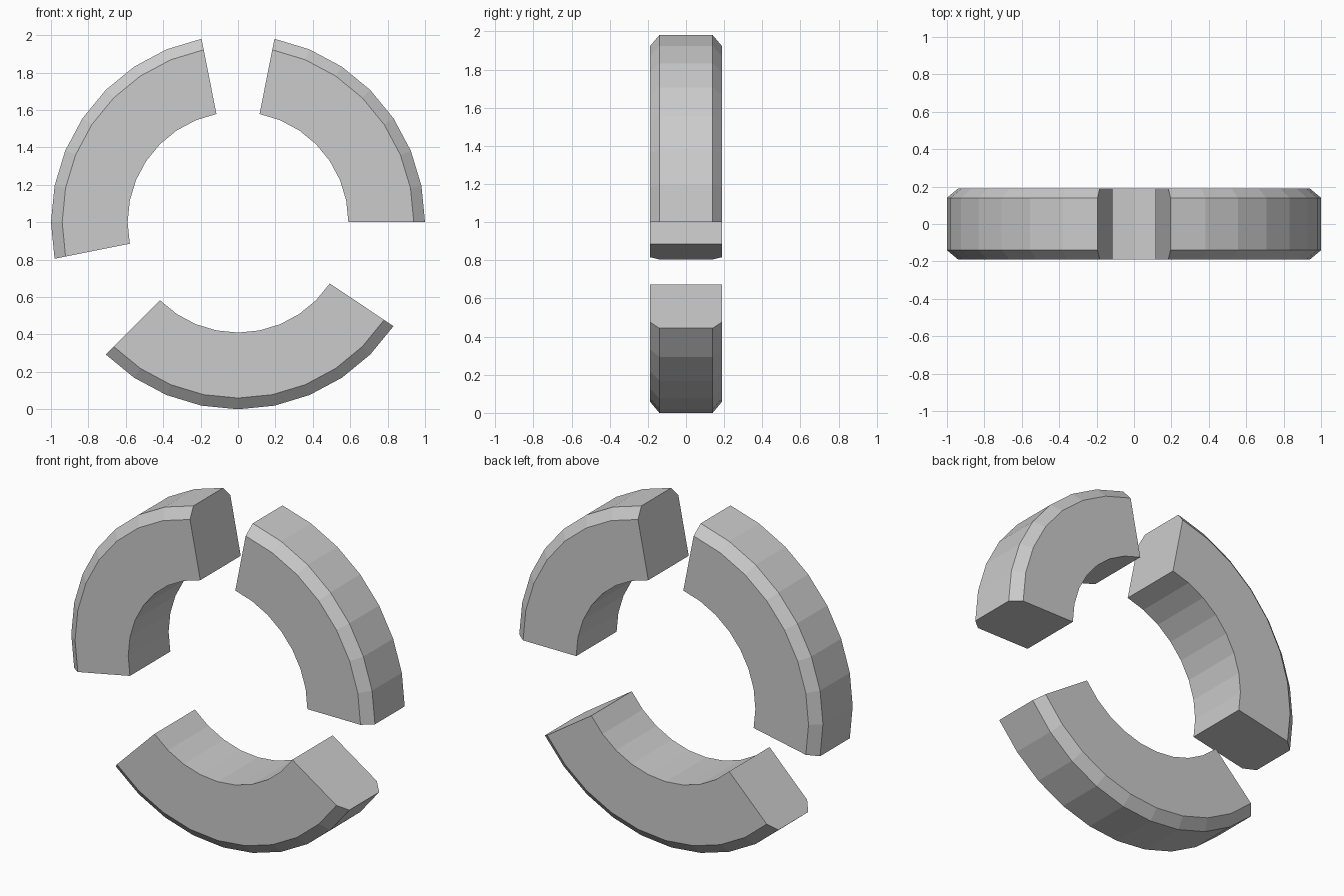
import bpy, bmesh, math

if "Cube" in bpy.data.objects:
    bpy.data.objects.remove(bpy.data.objects["Cube"])

STEP = math.radians(11.25)  # 32 sides for a full ring
# Cross-section (radius, y): flat inner wall, chamfered outer rim
PROFILE = [(0.59, -0.19), (0.94, -0.19), (1.0, -0.14),
           (1.0, 0.14), (0.94, 0.19), (0.59, 0.19)]


def ring_segment(name, first, last):
    """Sweep the cross-section around the ring centre, capping both ends."""
    bm = bmesh.new()
    rows = []
    for i in range(first, last + 1):
        c, s = math.cos(i * STEP), math.sin(i * STEP)
        rows.append([bm.verts.new((r * c, y, 1 + r * s)) for r, y in PROFILE])
    n = len(PROFILE)
    for a, b in zip(rows, rows[1:]):
        for j in range(n):
            k = (j + 1) % n
            bm.faces.new((a[j], a[k], b[k], b[j]))
    bm.faces.new(rows[0])
    bm.faces.new(rows[-1])
    bmesh.ops.recalc_face_normals(bm, faces=bm.faces)
    mesh = bpy.data.meshes.new(name)
    bm.to_mesh(mesh)
    bm.free()
    obj = bpy.data.objects.new(name, mesh)
    bpy.context.collection.objects.link(obj)


# Three separate pieces of the broken ring
ring_segment("right_segment", 0, 7)
ring_segment("left_segment", 9, 17)
ring_segment("bottom_segment", 20, 29)
